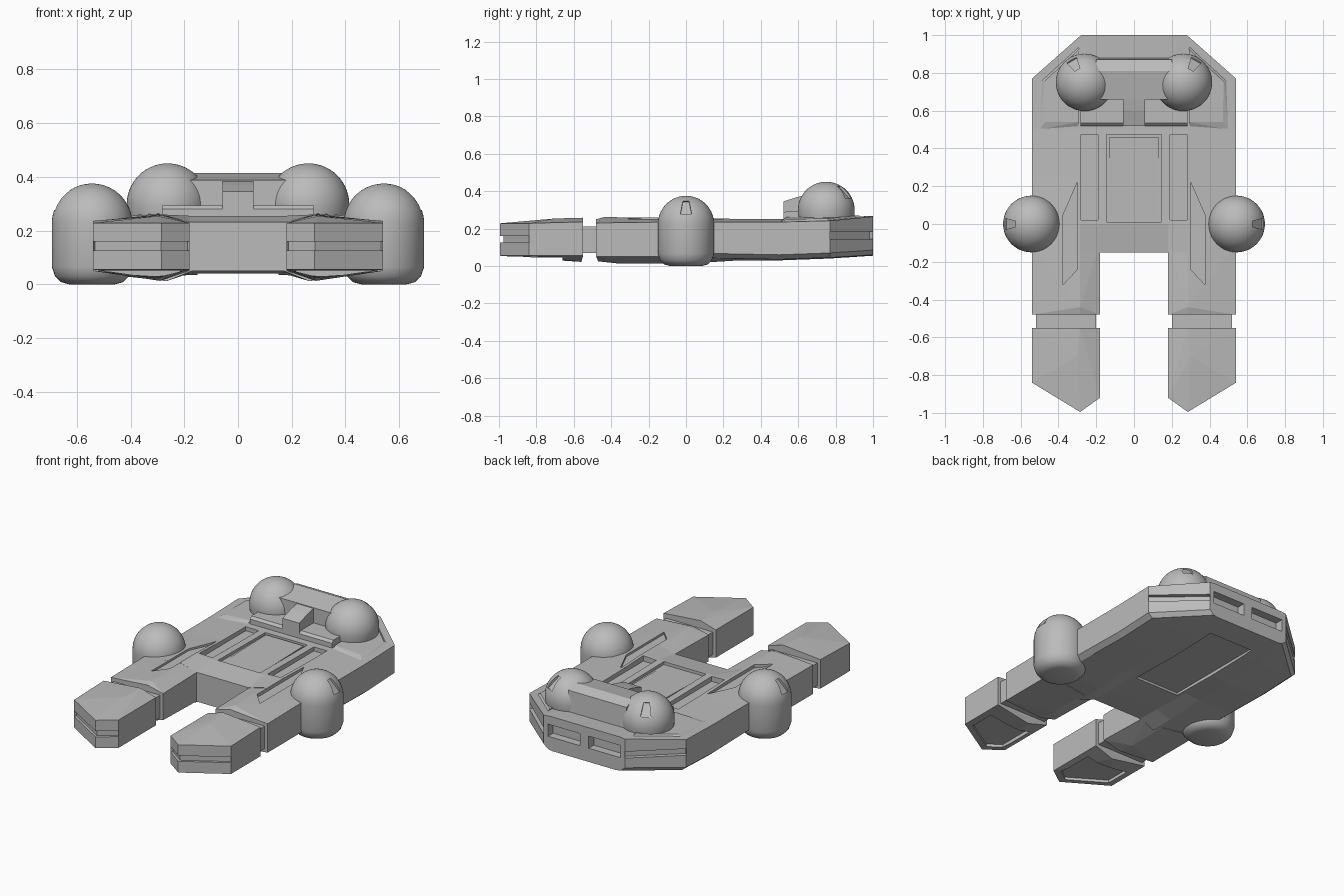
import bpy, bmesh, math
from mathutils import Vector, Matrix

if "Cube" in bpy.data.objects:
    bpy.data.objects.remove(bpy.data.objects["Cube"])

grey = bpy.data.materials.new("hull grey")
grey.diffuse_color = (0.5, 0.5, 0.5, 1)
grey.use_nodes = True
grey.node_tree.nodes["Principled BSDF"].inputs["Base Color"].default_value = grey.diffuse_color


def finish(name, bm):
    bmesh.ops.recalc_face_normals(bm, faces=bm.faces[:])
    me = bpy.data.meshes.new(name)
    bm.to_mesh(me)
    bm.free()
    me.materials.append(grey)
    ob = bpy.data.objects.new(name, me)
    bpy.context.collection.objects.link(ob)
    return ob


def solid(name, pts, s=1):
    """Convex solid around points, s = -1 mirrors it in x."""
    bm = bmesh.new()
    for x, y, z in pts:
        bm.verts.new((s * x, y, z))
    bmesh.ops.convex_hull(bm, input=bm.verts[:])
    bmesh.ops.delete(bm, geom=[v for v in bm.verts if not v.link_faces], context='VERTS')
    bmesh.ops.dissolve_limit(bm, angle_limit=0.01, verts=bm.verts[:], edges=bm.edges[:])
    return finish(name, bm)


def prism(name, outline, z0, z1, s=1):
    return solid(name, [(x, y, z) for x, y in outline for z in (z0, z1)], s)


def rect(x0, x1, y0, y1):
    return [(x0, y0), (x1, y0), (x1, y1), (x0, y1)]


def strip(a, b, depth, z0, z1, s):
    """Groove cutter running along an outline edge a-b."""
    a, b = Vector(a), Vector(b)
    d = (b - a).normalized()
    n = Vector((d.y, -d.x))
    return prism("cutter", [a - n * .04, a + n * depth, b + n * depth, b - n * .04], z0, z1, s)


def cut(ob, cutters):
    bpy.context.view_layer.objects.active = ob
    for c in cutters:
        m = ob.modifiers.new("cut", 'BOOLEAN')
        m.operation, m.solver, m.object = 'DIFFERENCE', 'EXACT', c
        bpy.ops.object.modifier_apply(modifier=m.name)
        bpy.data.objects.remove(c)


def loft(name, stations):
    """Body through half sections (x, z) at each y, mirrored in x."""
    bm = bmesh.new()
    rings = []
    for y, half in stations:
        sec = half + [(-x, z) for x, z in reversed(half[1:-1])]
        rings.append([bm.verts.new((x, y, z)) for x, z in sec])
    n = len(rings[0])
    for r, q in zip(rings, rings[1:]):
        for i in range(n):
            bm.faces.new((r[i], r[(i + 1) % n], q[(i + 1) % n], q[i]))
    bm.faces.new(rings[0])
    bm.faces.new(rings[-1][::-1])
    return finish(name, bm)


def dome(name, loc, r, base, azimuth, elev):
    """Turned pod with a half-sphere top and a tapered slot."""
    prof = base + [(r * math.cos(t), r * math.sin(t))
                   for t in [math.pi / 2 * i / 14 for i in range(14)]]
    n = 48
    bm = bmesh.new()
    rings = [[bm.verts.new((p * math.cos(2 * math.pi * i / n), p * math.sin(2 * math.pi * i / n), z))
              for i in range(n)] for p, z in prof]
    for a, b in zip(rings, rings[1:]):
        for i in range(n):
            bm.faces.new((a[i], a[(i + 1) % n], b[(i + 1) % n], b[i]))
    bm.faces.new(rings[0][::-1])
    top = bm.verts.new((0, 0, r))
    for i in range(n):
        bm.faces.new((rings[-1][i], rings[-1][(i + 1) % n], top))
    bmesh.ops.translate(bm, verts=bm.verts[:], vec=loc)
    ob = finish(name, bm)
    turn = Matrix.Rotation(azimuth, 3, 'Z') @ Matrix.Rotation(-elev, 3, 'Y')
    slot = [turn @ Vector((d, w * k, h)) + Vector(loc)
            for d in (r * .89, r * 1.2) for h, w in ((-.045, .03), (.045, .016)) for k in (-1, 1)]
    cut(ob, [solid("cutter", slot)])
    bpy.ops.object.select_all(action='DESELECT')
    ob.select_set(True)
    bpy.context.view_layer.objects.active = ob
    bpy.ops.object.shade_smooth_by_angle(angle=math.radians(30))


# main hull
def section(xo, top, bottom, xm=.285):
    (tc, tm, to), (bo, bmid, bc) = top, bottom
    return [(0, tc), (.18, tc), (xm, tm), (xo, to), (xo, bo + .025),
            (xo - .03, bo), (xm - .02, bmid), (.17, bc), (0, bc)]


hull = loft("main_hull", [
    (-.15, section(.54, (.232, .26, .235), (.05, .012, .05))),
    (0, section(.54, (.255, .26, .235), (.045, .012, .045))),
    (.25, section(.54, (.252, .252, .235), (.04, .028, .04))),
    (.5, section(.54, (.25, .25, .235), (.035, .03, .035))),
    (.77, section(.54, (.258, .256, .242), (.045, .04, .04))),
    (1.0, section(.28, (.268, .268, .264), (.06, .055, .055), .24))])


def trench(s):
    return prism("cutter", [(.3, .22), (.3, -.24), (.375, -.32), (.375, .05)], .238, .4, s)


cutters = [prism("cutter", rect(-.145, .145, .01, .475), .236, .4),
           prism("cutter", rect(-.15, .15, .2, .85), -.1, .055)]
for s in (1, -1):
    cutters += [prism("cutter", rect(.19, .28, .02, .475), .225, .4, s),
                prism("cutter", rect(.03, .25, .95, 1.1), .14, .215, s),
                strip((.28, 1.0), (.54, .77), .025, .145, .185, s),
                trench(s)]
cut(hull, cutters)

# raised canopy panel in the deck recess
solid("deck_panel", [(x, y, z) for x in (-.13, .13)
                     for y, z in ((.03, .23), (.46, .23), (.03, .238), (.46, .246))])

tip = [(.54, -.84), (.285, -.995), (.18, -.92), (.18, -.55), (.54, -.55)]
for s, side in ((1, "right"), (-1, "left")):
    # prong root with ridged top and keel
    body = solid(side + "_prong", [
        (.18, -.48, .06), (.54, -.48, .05), (.18, -.1, .05), (.54, -.1, .05),
        (.18, -.48, .225), (.54, -.48, .23), (.18, -.1, .232), (.54, -.1, .235),
        (.285, -.48, .25), (.285, -.44, .261), (.285, -.1, .259),
        (.29, -.47, .025), (.29, -.36, .013), (.29, -.1, .013)], s)
    cut(body, [trench(s)])
    # narrow neck between root and tip
    prism(side + "_prong_neck", rect(.2, .52, -.57, -.46), .07, .21, s)
    # prong tip with front groove and hollow underside
    t = solid(side + "_prong_tip", [(x, y, z) for x, y in tip for z in (.055, .228)] + [
        (.285, -.55, .258), (.3, -.7, .254), (.54, -.55, .236),
        (.31, -.56, .022), (.31, -.68, .03)], s)
    cut(t, [strip(tip[0], tip[1], .015, .125, .16, s),
            strip(tip[1], tip[2], .015, .125, .16, s),
            prism("cutter", [(.5, -.82), (.29, -.95), (.215, -.895), (.215, -.66), (.5, -.66)],
                  -.1, .068, s)])
    # stepped rear deck plate
    solid(side + "_rear_deck", [(.3, .5, .24), (.5, .5, .236), (.5, .76, .236), (.3, .95, .25),
                                (.29, .54, .262), (.47, .54, .25), (.475, .755, .254),
                                (.29, .925, .27)], s)
    # side pod and rear dome
    dome(side + "_side_pod", (s * .543, 0, .225), .15,
         [(.085, -.225), (.115, -.217), (.138, -.195), (.15, -.16)],
         0 if s > 0 else math.pi, math.radians(38))
    az = math.radians(60)
    dome(side + "_rear_dome", (s * .262, .75, .298), .152, [(.14, -.08), (.15, -.035)],
         az if s > 0 else math.pi - az, math.radians(42))

# bridge between the rear domes
solid("rear_beam", [(x, y, z) for x in (-.2, .2) for y, z in
                    ((.66, .25), (.66, .388), (.81, .415), (.87, .39), (.88, .255))])
solid("beam_ledge", [(x, y, z) for x in (-.283, .283) for y, z in
                     ((.52, .24), (.52, .28), (.535, .294), (.66, .294), (.66, .24))])
solid("beam_support", [(x, y, z) for x in (-.058, .058) for y, z in
                       ((.52, .27), (.52, .345), (.6, .37), (.68, .388), (.68, .27))])
